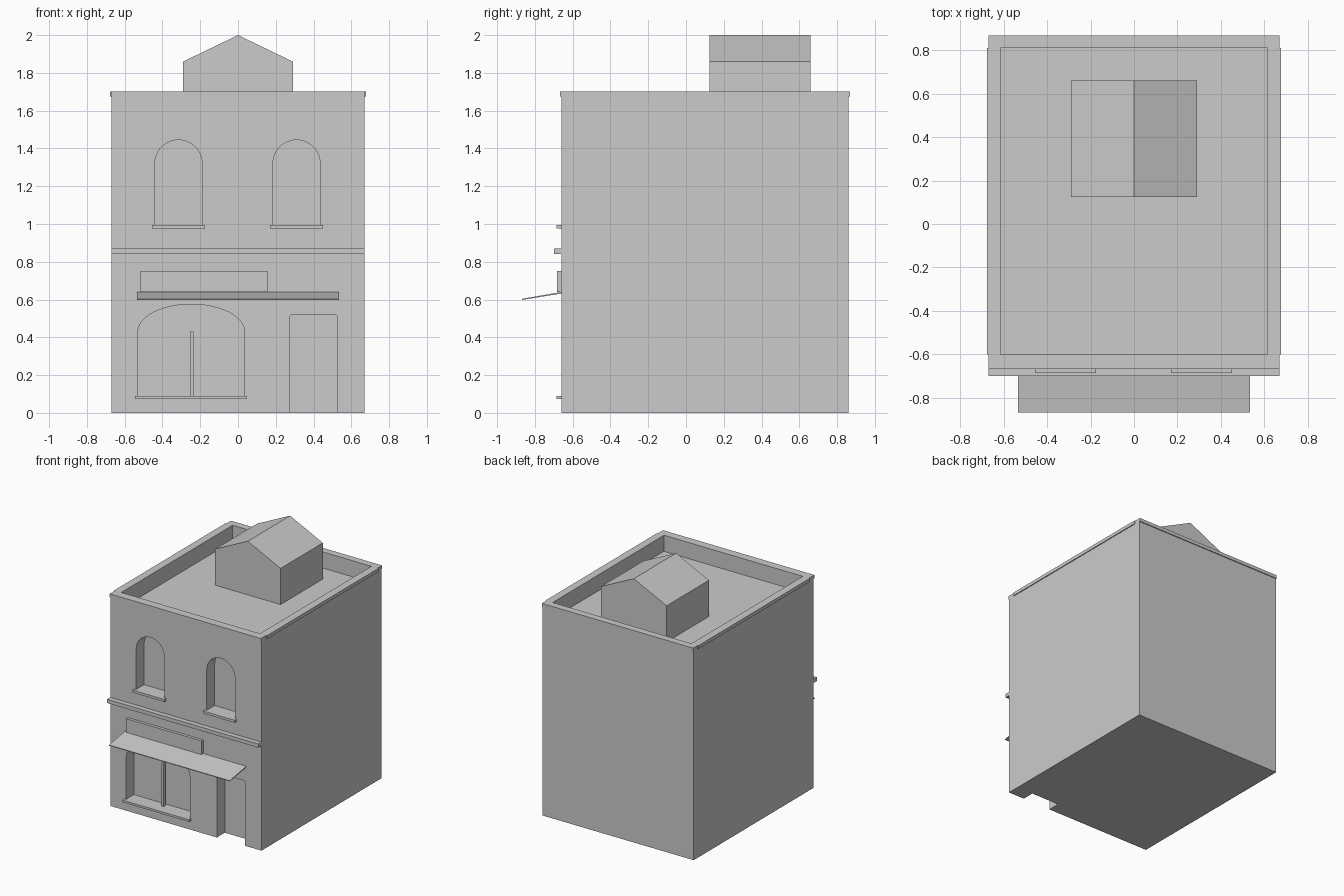
import bpy, bmesh, math

cube = bpy.data.objects.get("Cube")
if cube:
    bpy.data.objects.remove(cube, do_unlink=True)

plaster = bpy.data.materials.new("plain grey plaster")
plaster.use_nodes = True
GREY = (0.6, 0.6, 0.6, 1)
plaster.diffuse_color = GREY
plaster.node_tree.nodes["Principled BSDF"].inputs["Base Color"].default_value = GREY

FRONT, BACK, SIDE, TOP = -0.66, 0.86, 0.67, 1.70
RECESS = 0.10


def prism(name, outline, start, end, axis="y"):
    """Extrude a flat outline along y (points are x, z) or x (points are y, z)."""
    bm = bmesh.new()
    place = (lambda a, b, t: (a, t, b)) if axis == "y" else (lambda a, b, t: (t, a, b))
    face = bm.faces.new([bm.verts.new(place(a, b, start)) for a, b in outline])
    new = bmesh.ops.extrude_face_region(bm, geom=[face])["geom"]
    shift = place(0, 0, end - start)
    bmesh.ops.translate(bm, vec=shift, verts=[v for v in new if isinstance(v, bmesh.types.BMVert)])
    bmesh.ops.recalc_face_normals(bm, faces=bm.faces)
    mesh = bpy.data.meshes.new(name)
    bm.to_mesh(mesh)
    bm.free()
    mesh.materials.append(plaster)
    obj = bpy.data.objects.new(name, mesh)
    bpy.context.collection.objects.link(obj)
    return obj


def box(name, x0, x1, y0, y1, z0, z1):
    return prism(name, [(x0, z0), (x1, z0), (x1, z1), (x0, z1)], y0, y1)


def opening(x0, x1, z0, z1, rx, rz, steps=12):
    """Outline with elliptical upper corners; rx of half the width gives an arch."""
    arc = [(rx * math.cos(i * math.pi / 2 / steps), rz * math.sin(i * math.pi / 2 / steps))
           for i in range(steps + 1)]
    right = [(x1 - rx + a, z1 - rz + b) for a, b in arc]
    left = [(x0 + rx - a, z1 - rz + b) for a, b in reversed(arc)]
    if rx * 2 >= x1 - x0 - 1e-6:
        left = left[1:]
    return [(x0, z0), (x1, z0)] + right + left


def cut(target, cutter):
    cutter.hide_render = True
    mod = target.modifiers.new("cut", "BOOLEAN")
    mod.operation, mod.solver, mod.object = "DIFFERENCE", "EXACT", cutter
    bpy.context.view_layer.objects.active = target
    bpy.ops.object.modifier_apply(modifier=mod.name)
    bpy.data.objects.remove(cutter, do_unlink=True)


# Main block with sunken roof, door and window recesses
building = box("building_walls", -SIDE, SIDE, FRONT, BACK, 0, TOP)
cut(building, box("roof_cutter", -0.62, 0.62, -0.605, 0.815, 1.57, 1.8))
recesses = [
    opening(-0.53, 0.035, 0.08, 0.575, 0.2825, 0.145),
    opening(0.275, 0.525, -0.1, 0.52, 0.012, 0.012, 3),
    opening(-0.44, -0.19, 0.985, 1.445, 0.125, 0.125),
    opening(0.185, 0.435, 0.985, 1.445, 0.125, 0.125),
]
for outline in recesses:
    cut(building, prism("recess_cutter", outline, FRONT - 0.1, FRONT + RECESS))

# Coping on the parapet
for name, s in (("left", 1), ("right", -1)):
    x0, x1 = sorted((s * 0.615, s * 0.677))
    box(name + "_coping", x0, x1, -0.6, 0.81, 1.675, TOP + 0.002)
box("front_coping", -SIDE, SIDE, FRONT - 0.007, -0.6, 1.675, TOP + 0.002)
box("back_coping", -SIDE, SIDE, 0.81, BACK + 0.007, 1.675, TOP + 0.002)

# Gabled roof house
prism("roof_house", [(-0.29, 1.57), (0.29, 1.57), (0.29, 1.86), (0, 2.0), (-0.29, 1.86)], 0.125, 0.66)

# Sills, mullion, string course and sign board
for name, x0, x1 in (("right", -0.455, -0.175), ("left", 0.17, 0.45)):
    box(name + "_upper_sill", x0, x1, -0.685, FRONT, 0.975, 0.995)
    box(name + "_sill_shelf", x0 + 0.015, x1 - 0.015, FRONT, FRONT + RECESS, 0.98, 0.995)
box("shop_sill", -0.545, 0.045, -0.685, FRONT, 0.073, 0.09)
box("shop_sill_shelf", -0.53, 0.035, FRONT, FRONT + RECESS, 0.075, 0.09)
box("shop_mullion", -0.255, -0.235, -0.605, -0.58, 0.09, 0.43)
box("string_course", -SIDE, SIDE, -0.70, FRONT, 0.84, 0.87)
box("sign_board", -0.515, 0.155, -0.683, FRONT, 0.64, 0.75)

# Sloping awning over the shop front
prism("awning", [(-0.868, 0.598), (FRONT, 0.632), (FRONT, 0.640), (-0.868, 0.604)], -0.535, 0.535, "x")
